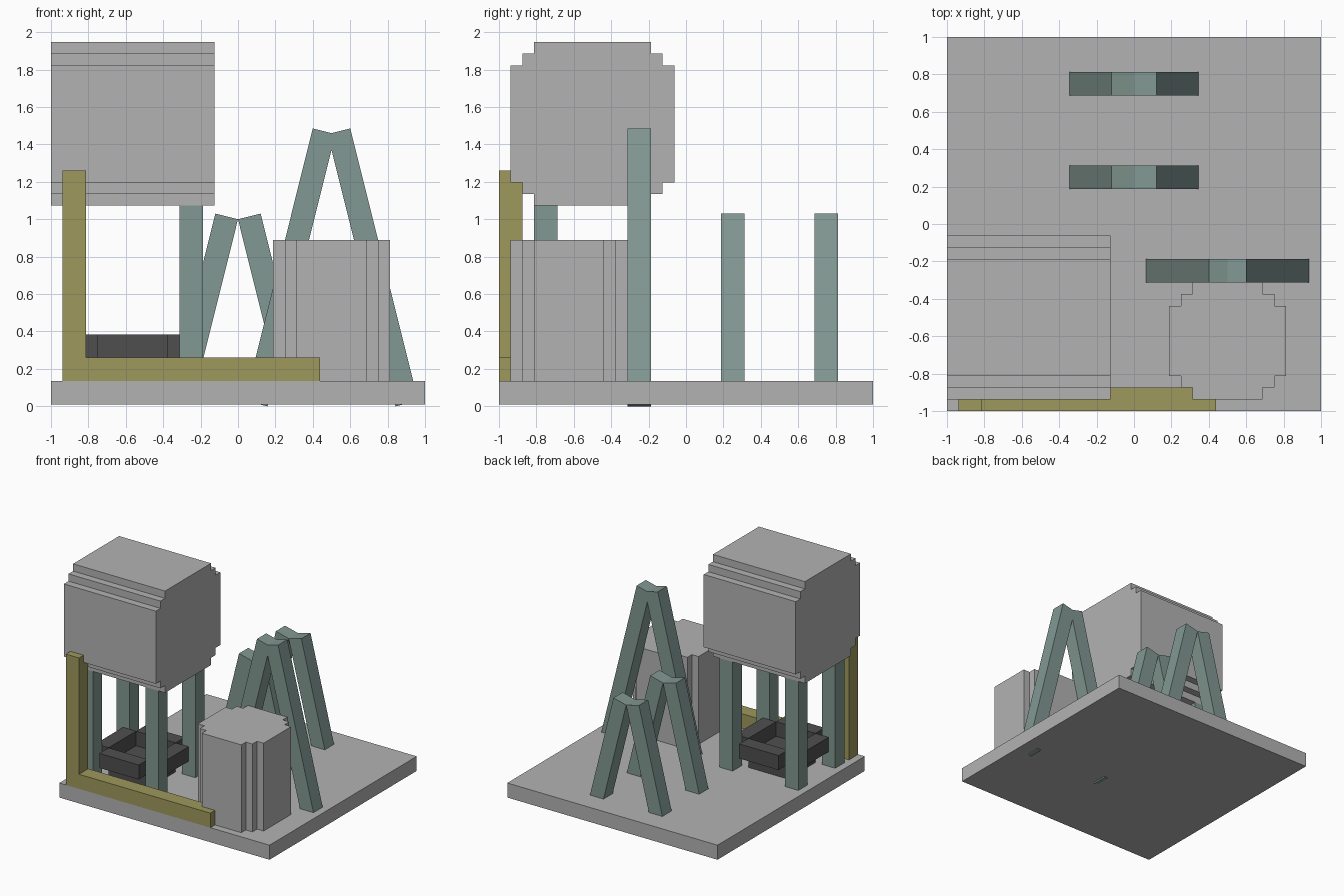
import bpy, bmesh, math
from mathutils import Matrix, Vector

if "Cube" in bpy.data.objects:
    bpy.data.objects.remove(bpy.data.objects["Cube"])

P = 0.125          # one grid step
B0 = 0.01          # underside of base
Z0 = B0 + P        # top of base


def material(name, rgb):
    m = bpy.data.materials.new(name)
    m.diffuse_color = (*rgb, 1)
    m.use_nodes = True
    m.node_tree.nodes["Principled BSDF"].inputs["Base Color"].default_value = m.diffuse_color
    return m


STONE = material("light grey", (0.45, 0.45, 0.45))
OLIVE = material("olive", (0.337, 0.314, 0.109))
TEAL = material("grey teal", (0.223, 0.314, 0.287))
DARK = material("dark grey", (0.078, 0.078, 0.078))


def finish(name, bm, mat):
    bmesh.ops.recalc_face_normals(bm, faces=bm.faces)
    me = bpy.data.meshes.new(name)
    bm.to_mesh(me)
    bm.free()
    me.materials.append(mat)
    ob = bpy.data.objects.new(name, me)
    bpy.context.collection.objects.link(ob)
    return ob


def box(name, lo, hi, mat):
    lo, hi = Vector(lo), Vector(hi)
    bm = bmesh.new()
    bmesh.ops.create_cube(bm, size=1, matrix=Matrix.Translation((lo + hi) / 2)
                          @ Matrix.Diagonal((*(hi - lo), 1)))
    return finish(name, bm, mat)


def prism(name, points, offset, mat):
    """Extrude a closed outline along an offset vector."""
    bm = bmesh.new()
    f = bm.faces.new([bm.verts.new(p) for p in points])
    r = bmesh.ops.extrude_face_region(bm, geom=[f])
    bmesh.ops.translate(bm, vec=offset, verts=[g for g in r["geom"] if isinstance(g, bmesh.types.BMVert)])
    return finish(name, bm, mat)


def stepped_outline(r, s=P / 2):
    """Square of half-size r with two-step corners, counter-clockwise."""
    corner = [(r, r - 2 * s), (r - s, r - 2 * s), (r - s, r - s), (r - 2 * s, r - s), (r - 2 * s, r)]
    pts = []
    for _ in range(4):
        pts += corner
        corner = [(-b, a) for a, b in corner]
    return pts


# Base slab
box("base", (-1, -1, B0), (1, 1, Z0), STONE)

# Raised horizontal tank
tank_z = Z0 + 7.5 * P + 3.5 * P
prism("raised_tank", [(-1, -0.5 + a, tank_z + b) for a, b in stepped_outline(3.5 * P)],
      (7 * P, 0, 0), STONE)

# Four tank legs
for x, sx in ((-0.9375, "left"), (-0.3125, "right")):
    for y, sy in ((-0.8125, "front"), (-0.3125, "back")):
        box(f"tank_leg_{sy}_{sx}", (x, y, Z0), (x + P, y + P, Z0 + 7.5 * P), TEAL)

# Fire tray under the tank: floor plus four rim walls
cx, cy, h = -0.5625, -0.5, 1.5 * P
box("tray_floor", (cx - h, cy - h, Z0), (cx + h, cy + h, Z0 + P), DARK)
for s, side in ((-1, "low"), (1, "high")):
    c = s * 2 * P
    box(f"tray_wall_y_{side}", (cx - h, cy + c - P / 2, Z0 + P),
        (cx + h, cy + c + P / 2, Z0 + 2 * P), DARK)
    box(f"tray_wall_x_{side}", (cx + c - P / 2, cy - h, Z0 + P),
        (cx + c + P / 2, cy + h, Z0 + 2 * P), DARK)

# Standing barrel
prism("barrel", [(0.5 + a, -0.625 + b, Z0) for a, b in stepped_outline(2.5 * P)],
      (0, 0, 6 * P + 0.005), STONE)

# L-shaped pipe along the front edge
prism("pipe", [(-0.9375, -1, Z0), (0.4375, -1, Z0), (0.4375, -1, Z0 + P),
               (-0.8125, -1, Z0 + P), (-0.8125, -1, Z0 + 9 * P), (-0.9375, -1, Z0 + 9 * P)],
      (0, P, 0), OLIVE)


# A-frames: two tilted beams mirrored about the apex
def a_frame(name, x, y, length, inner, top):
    t = math.radians(14)
    across = Vector((math.cos(t), 0, math.sin(t)))
    down = Vector((math.sin(t), 0, -math.cos(t)))
    a = Vector((inner, y, top))
    pts = [a, a + across * P, a + across * P + down * length, a + down * length]
    for s, side in ((-1, "left"), (1, "right")):
        prism(f"{name}_beam_{side}", [(x + s * p.x, p.y, p.z) for p in pts], (0, P, 0), TEAL)


a_frame("tall_frame", 0.5, -0.3125, 12 * P, -0.021, 1.455)
a_frame("short_frame_front", 0, 0.1875, 8 * P, 0, 1.0)
a_frame("short_frame_back", 0, 0.6875, 8 * P, 0, 1.0)
